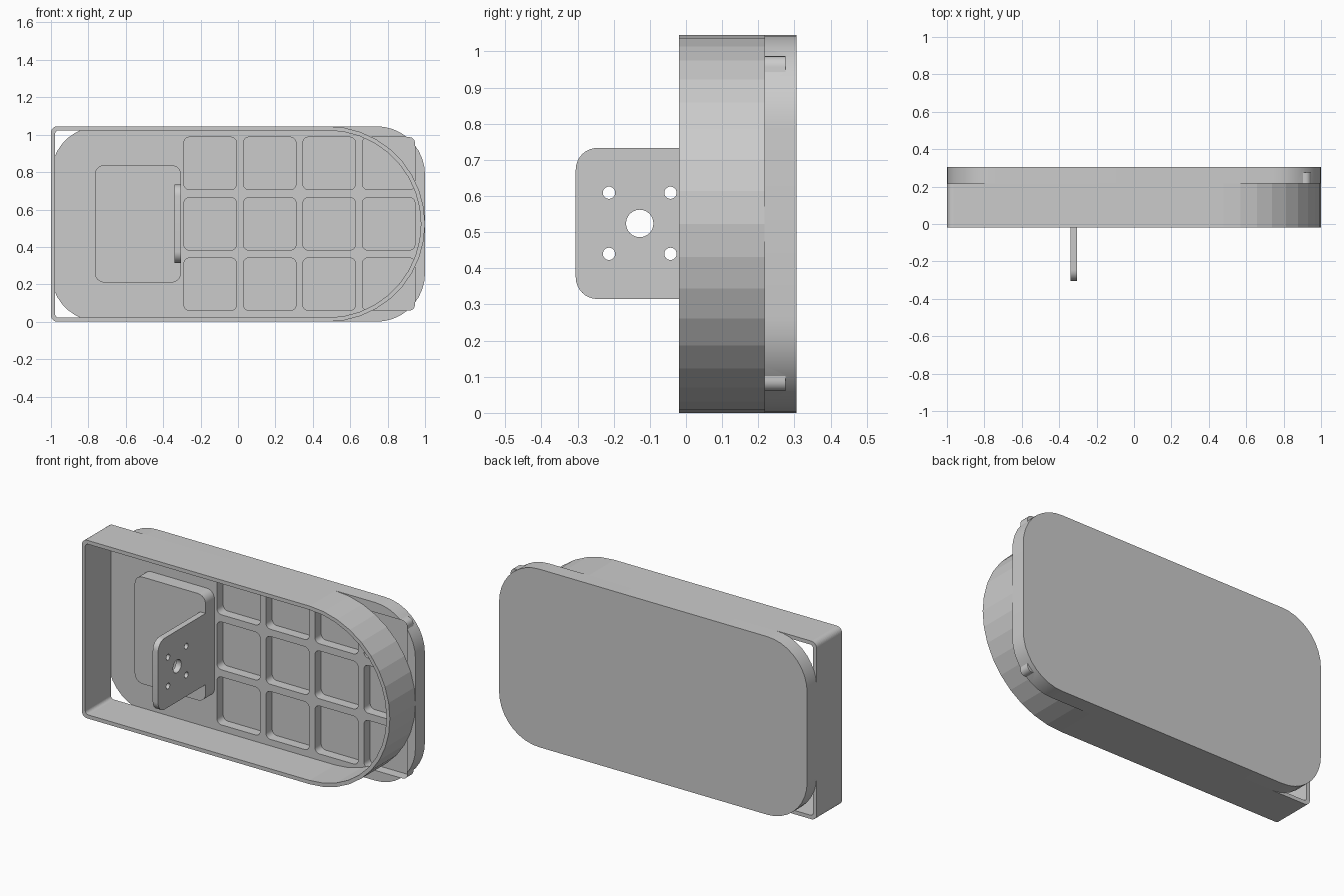
import bpy, bmesh
from math import cos, sin, pi

cube = bpy.data.objects.get("Cube")
if cube:
    bpy.data.objects.remove(cube, do_unlink=True)

grey = bpy.data.materials.new("plain grey")
grey.use_nodes = True
grey.diffuse_color = (0.6, 0.6, 0.6, 1)
grey.node_tree.nodes["Principled BSDF"].inputs["Base Color"].default_value = (0.6, 0.6, 0.6, 1)


def outline(u0, u1, v0, v1, r_low, r_high, n):
    """Rounded rectangle with one radius at the low-u end and one at the high-u end."""
    corners = [(u1, v1, r_high, 0), (u0, v1, r_low, 1), (u0, v0, r_low, 2), (u1, v0, r_high, 3)]
    pts = []
    for u, v, r, k in corners:
        cu = u - r if u == u1 else u + r
        cv = v - r if v == v1 else v + r
        if r == 0:
            pts.append((u, v))
            continue
        for i in range(n + 1):
            a = (k + i / n) * pi / 2
            pts.append((cu + r * cos(a), cv + r * sin(a)))
    return pts


def circle(u, v, r, n=24):
    return [(u + r * cos(2 * pi * i / n), v + r * sin(2 * pi * i / n)) for i in range(n)]


def place(axis, p, d):
    return (p[0], d, p[1]) if axis == "y" else (d, p[0], p[1])


def add_prism(bm, pts, axis, a, b, open_start=False):
    lo = [bm.verts.new(place(axis, p, a)) for p in pts]
    hi = [bm.verts.new(place(axis, p, b)) for p in pts]
    if not open_start:
        bm.faces.new(lo)
    bm.faces.new(hi[::-1])
    for i in range(len(pts)):
        j = (i + 1) % len(pts)
        bm.faces.new((lo[j], lo[i], hi[i], hi[j]))


def finish(name, bm, smooth=True):
    bmesh.ops.recalc_face_normals(bm, faces=bm.faces[:])
    mesh = bpy.data.meshes.new(name)
    bm.to_mesh(mesh)
    bm.free()
    mesh.materials.append(grey)
    obj = bpy.data.objects.new(name, mesh)
    bpy.context.collection.objects.link(obj)
    return obj


def prisms(name, profiles, axis, a, b, open_start=False):
    bm = bmesh.new()
    for pts in profiles:
        add_prism(bm, pts, axis, a, b, open_start)
    return finish(name, bm)


def cut(obj, cutter):
    mod = obj.modifiers.new("cut", "BOOLEAN")
    mod.operation = "DIFFERENCE"
    mod.solver = "EXACT"
    mod.object = cutter
    bpy.context.view_layer.objects.active = obj
    bpy.ops.object.modifier_apply(modifier=mod.name)
    bpy.data.objects.remove(cutter, do_unlink=True)


HEIGHT = 1.045
FRONT, JOINT, FLOOR, BACK = -0.02, 0.217, 0.275, 0.305

# Back panel with a grid of rounded pockets
panel = prisms("back_panel", [outline(-1, 1, 0, HEIGHT, 0.26, 0.26, 9)], "y", JOINT, BACK)
SIZE = 0.281
pockets = {}
for col in range(4):
    for row in range(3):
        x, z = -0.289 + col * 0.318, 0.06 + row * 0.323
        pockets[col, row] = outline(x, x + SIZE, z, z + SIZE, 0.03, 0.03, 5)
cut(panel, prisms("pocket_cutter", pockets.values(), "y", JOINT - 0.05, FLOOR))

# Open pocket shells poking out of the rounded right-hand corners
prisms("corner_pockets", [pockets[3, 0], pockets[3, 2]], "y", JOINT, FLOOR, open_start=True)

# Thin rim: square at one end, half round at the other
WALL = 0.022
outer = outline(-1, 1, 0, HEIGHT, 0.035, 0.522, 9)
inner = outline(-1 + WALL, 1 - WALL, WALL, HEIGHT - WALL, 0.02, 0.5, 9)
bm = bmesh.new()
loops = [[bm.verts.new(place("y", p, d)) for p in pts]
         for pts, d in ((outer, FRONT), (outer, JOINT), (inner, JOINT), (inner, FRONT))]
for k in range(4):
    A, B = loops[k], loops[(k + 1) % 4]
    for i in range(len(A)):
        j = (i + 1) % len(A)
        bm.faces.new((A[i], A[j], B[j], B[i]))
finish("rim_wall", bm)

# Bracket: base pad on the panel and an upright tab with holes
PAD = 0.135
prisms("bracket_base", [outline(-0.765, -0.305, 0.21, 0.837, 0.05, 0.05, 8)], "y", PAD, JOINT)
tab = prisms("bracket_tab", [outline(-0.305, PAD, 0.315, 0.733, 0.06, 0, 8)], "x", -0.34, -0.305)
holes = [circle(-0.128, 0.524, 0.038)]
holes += [circle(y, z, 0.017) for y in (-0.213, -0.043) for z in (0.44, 0.609)]
cut(tab, prisms("hole_cutter", holes, "x", -0.4, -0.25))

# Smooth the small fillets and holes, keeping real edges sharp
for name in ("bracket_base", "bracket_tab", "corner_pockets", "back_panel"):
    bpy.ops.object.select_all(action="DESELECT")
    obj = bpy.data.objects[name]
    obj.select_set(True)
    bpy.context.view_layer.objects.active = obj
    bpy.ops.object.shade_smooth_by_angle(angle=pi / 6)
